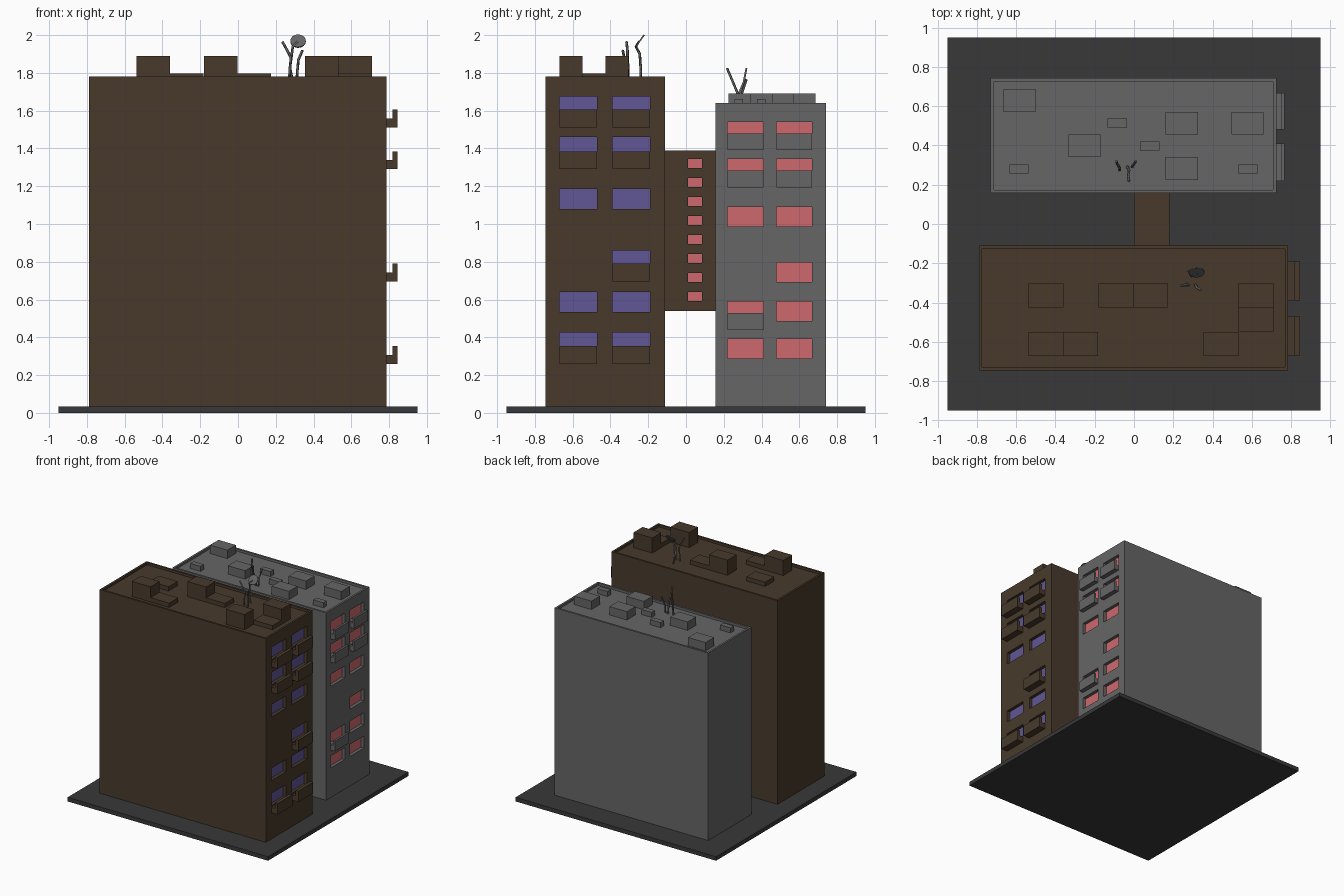
import bpy, bmesh
from mathutils import Matrix, Vector

if "Cube" in bpy.data.objects:
    bpy.data.objects.remove(bpy.data.objects["Cube"])


def mat(name, rgb):
    m = bpy.data.materials.new(name)
    m.diffuse_color = (*rgb, 1)
    m.use_nodes = True
    m.node_tree.nodes["Principled BSDF"].inputs["Base Color"].default_value = m.diffuse_color
    return m


BROWN = mat("brown_wall", (0.065, 0.042, 0.025))
GREY = mat("grey_wall", (0.133, 0.133, 0.133))
DARK = mat("dark_base", (0.04, 0.04, 0.04))
VIOLET = mat("violet_glass", (0.12, 0.093, 0.30))
RED = mat("red_glass", (0.61, 0.14, 0.155))
METAL = mat("metal", (0.13, 0.13, 0.13))


def boxes(name, items, material=None):
    """One mesh of boxes, each given as (x0, x1, y0, y1, z0, z1)."""
    bm = bmesh.new()
    for x0, x1, y0, y1, z0, z1 in items:
        c = Vector((x0 + x1, y0 + y1, z0 + z1)) / 2
        m = Matrix.Translation(c) @ Matrix.Diagonal((x1 - x0, y1 - y0, z1 - z0, 1))
        bmesh.ops.create_cube(bm, size=1, matrix=m)
    me = bpy.data.meshes.new(name)
    bm.to_mesh(me)
    bm.free()
    ob = bpy.data.objects.new(name, me)
    bpy.context.collection.objects.link(ob)
    if material:
        me.materials.append(material)
    return ob


def carve(ob, cuts):
    """Cut recesses out of a wall block."""
    cutter = boxes(ob.name + "_cutter", cuts)
    cutter.hide_render = True
    mod = ob.modifiers.new("recesses", 'BOOLEAN')
    mod.operation, mod.solver, mod.object = 'DIFFERENCE', 'EXACT', cutter
    bpy.context.view_layer.objects.active = ob
    bpy.ops.object.modifier_apply(modifier=mod.name)
    bpy.data.objects.remove(cutter)


def windowed_block(name, dims, wall, glass, windows, roof_cut=True):
    """Block with recessed windows (y0, y1, z0, z1) on its right face."""
    x0, x1, y0, y1, z0, z1 = dims
    cuts = [(x1 - 0.03, x1 + 0.05, *w) for w in windows]
    if roof_cut:
        cuts.append((x0 + 0.017, x1 - 0.017, y0 + 0.017, y1 - 0.017, z1 - 0.02, z1 + 0.1))
    carve(boxes(name, [dims], wall), cuts)
    boxes(name + "_panes", [(x1 - 0.035, x1 - 0.028, *w) for w in windows], glass)


def balconies(name, x, depth, spots, wall):
    """L-shaped balconies: floor slab plus front rail; spots are (y0, y1, z, h)."""
    parts = []
    for y0, y1, z, h in spots:
        parts.append((x - 0.005, x + depth, y0, y1, z, z + h / 2))
        parts.append((x + depth * 0.55, x + depth, y0, y1, z + h / 2, z + h))
    boxes(name, parts, wall)


def sticks(name, paths):
    """Bent square rods."""
    cu = bpy.data.curves.new(name, 'CURVE')
    cu.dimensions = '3D'
    cu.bevel_depth, cu.bevel_resolution, cu.use_fill_caps = 0.007, 0, True
    for pts in paths:
        s = cu.splines.new('POLY')
        s.points.add(len(pts) - 1)
        for p, co in zip(s.points, pts):
            p.co = (*co, 1)
    cu.materials.append(METAL)
    ob = bpy.data.objects.new(name, cu)
    bpy.context.collection.objects.link(ob)
    bpy.ops.object.select_all(action='DESELECT')
    ob.select_set(True)
    bpy.context.view_layer.objects.active = ob
    bpy.ops.object.convert(target='MESH')


# Ground slab
boxes("base_slab", [(-0.95, 0.95, -0.95, 0.95, 0, 0.035)], DARK)

# Brown tower
L, R = (-0.67, -0.47), (-0.39, -0.19)
wins = [(*c, t - 0.105, t) for t in (1.675, 1.46, 1.185, 0.86, 0.64, 0.425)
        for c in (L, R) if not (t == 0.86 and c == L)]
windowed_block("brown_tower", (-0.79, 0.785, -0.745, -0.11, 0.03, 1.78), BROWN, VIOLET, wins)
balconies("brown_balconies", 0.785, 0.06,
          [(*c, z, 0.095) for z in (1.51, 1.29, 0.695, 0.26)
           for c in (L, R) if not (z == 0.695 and c == L)], BROWN)

# Brown roof boxes: tall and low
tall = [(-0.537, -0.61), (-0.18, -0.365), (0.355, -0.61), (0.533, -0.365)]
low = [(-0.36, -0.61), (-0.537, -0.365), (-0.003, -0.365), (0.533, -0.487)]
boxes("brown_roof_boxes", [(x, x + 0.177, y - 0.061, y + 0.061, 1.75, t)
                           for group, t in ((tall, 1.89), (low, 1.797)) for x, y in group], BROWN)

# Grey tower
L, R = (0.22, 0.41), (0.48, 0.667)
wins = [(*c, t - 0.103, t) for t in (1.54, 1.345, 1.09, 0.795, 0.59, 0.39)
        for c in (L, R) if not (t == 0.795 and c == L)]
windowed_block("grey_tower", (-0.73, 0.725, 0.157, 0.742, 0.03, 1.64), GREY, RED, wins)
balconies("grey_balconies", 0.725, 0.04,
          [(*c, z, 0.088) for z in (1.392, 1.194, 0.44)
           for c in (L, R) if not (z == 0.44 and c == R)], GREY)

# Grey roof boxes: large and small
large = [(-0.583, 0.628), (-0.252, 0.398), (0.243, 0.513), (0.243, 0.283), (0.578, 0.513)]
small = [(-0.085, 0.513), (0.08, 0.398), (-0.585, 0.28), (0.58, 0.28)]
boxes("grey_roof_boxes",
      [(x - 0.082, x + 0.082, y - 0.058, y + 0.058, 1.61, 1.692) for x, y in large] +
      [(x - 0.049, x + 0.049, y - 0.023, y + 0.023, 1.61, 1.663) for x, y in small], GREY)

# Link block between the towers
windowed_block("link_block", (0, 0.18, -0.115, 0.16, 0.54, 1.39), BROWN, RED,
               [(0.01, 0.085, 0.592 + 0.1005 * i, 0.641 + 0.1005 * i) for i in range(8)], False)

# Roof antennas
sticks("brown_roof_antennas", [
    [(0.27, -0.305, 1.75), (0.275, -0.305, 1.82), (0.28, -0.31, 1.88), (0.26, -0.31, 1.92), (0.235, -0.315, 1.965)],
    [(0.29, -0.24, 1.75), (0.275, -0.24, 1.83), (0.285, -0.245, 1.90), (0.29, -0.265, 1.94), (0.318, -0.25, 1.965)],
    [(0.31, -0.31, 1.75), (0.315, -0.31, 1.82), (0.32, -0.325, 1.87), (0.342, -0.335, 1.92)]])
sticks("grey_roof_antennas", [
    [(-0.075, 0.275, 1.61), (-0.07, 0.28, 1.69), (-0.085, 0.305, 1.75), (-0.09, 0.32, 1.825)],
    [(-0.035, 0.295, 1.61), (-0.025, 0.27, 1.70), (-0.03, 0.245, 1.76), (-0.025, 0.217, 1.825)],
    [(-0.01, 0.29, 1.61), (-0.008, 0.295, 1.69), (0.01, 0.32, 1.765)]])

# Dish on the brown roof
bpy.ops.mesh.primitive_cylinder_add(vertices=16, radius=0.041, depth=0.008,
                                    location=(0.318, -0.245, 1.968), rotation=(0.95, 0, 0))
dish = bpy.context.object
dish.name = "dish"
dish.data.materials.append(METAL)
